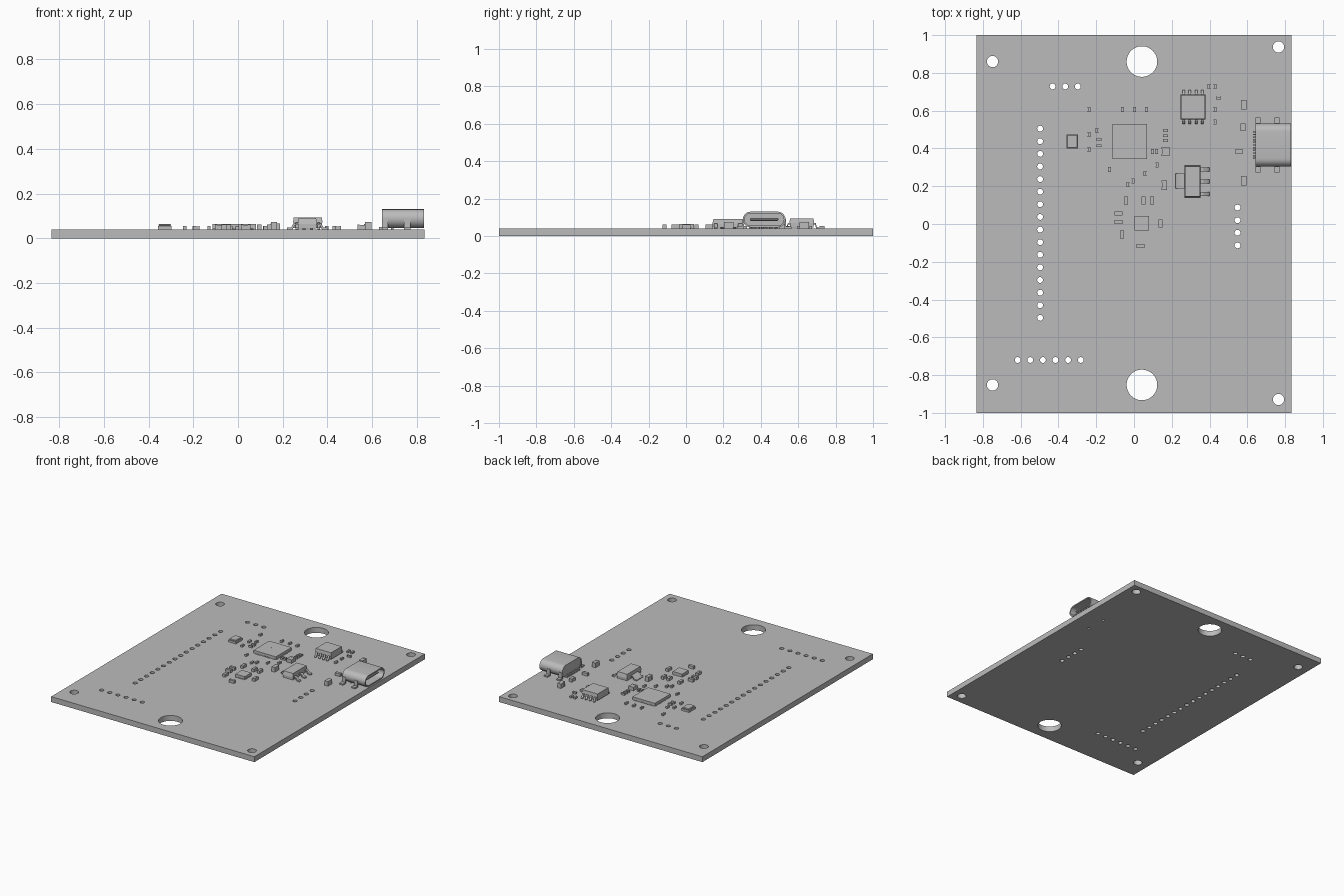
import bpy, bmesh, math
from mathutils import Matrix, Vector

if "Cube" in bpy.data.objects:
    bpy.data.objects.remove(bpy.data.objects["Cube"])

TOP = 0.04  # upper face of the board
grey = bpy.data.materials.new("grey")
grey.diffuse_color = (0.5, 0.5, 0.5, 1)
grey.use_nodes = True
grey.node_tree.nodes["Principled BSDF"].inputs["Base Color"].default_value = grey.diffuse_color


def add_object(name, mesh):
    mesh.materials.clear()
    mesh.materials.append(grey)
    ob = bpy.data.objects.new(name, mesh)
    bpy.context.collection.objects.link(ob)
    return ob


def boxes(name, items, bevel=0):
    """One object from boxes (cx, cy, width, depth, z0, z1, top scale)."""
    bm = bmesh.new()
    for cx, cy, w, d, z0, z1, taper in items:
        vs = bmesh.ops.create_cube(bm, size=1)["verts"]
        for v in vs:
            s = taper if v.co.z > 0 else 1
            v.co = Vector((cx + v.co.x * w * s, cy + v.co.y * d * s,
                           z1 if v.co.z > 0 else z0))
    mesh = bpy.data.meshes.new(name)
    bm.to_mesh(mesh)
    bm.free()
    ob = add_object(name, mesh)
    if bevel:
        mod = ob.modifiers.new("edge", 'BEVEL')
        mod.width = bevel
        mod.segments = 1
    return ob


def plate(name, loops, depth, matrix, smooth=False):
    """Filled outline (further loops are holes) extruded by depth about its middle."""
    cu = bpy.data.curves.new(name, 'CURVE')
    cu.dimensions = '2D'
    cu.fill_mode = 'BOTH'
    cu.extrude = depth / 2
    for pts in loops:
        sp = cu.splines.new('POLY')
        sp.points.add(len(pts) - 1)
        for p, (x, y) in zip(sp.points, pts):
            p.co = (x, y, 0, 1)
        sp.use_cyclic_u = True
    tmp = bpy.data.objects.new("tmp", cu)
    bpy.context.collection.objects.link(tmp)
    deps = bpy.context.evaluated_depsgraph_get()
    mesh = bpy.data.meshes.new_from_object(tmp.evaluated_get(deps))
    bpy.data.objects.remove(tmp)
    bm = bmesh.new()
    bm.from_mesh(mesh)
    bmesh.ops.remove_doubles(bm, verts=bm.verts, dist=1e-5)
    bmesh.ops.recalc_face_normals(bm, faces=bm.faces)
    bm.transform(matrix)
    bm.to_mesh(mesh)
    bm.free()
    mesh.name = name
    ob = add_object(name, mesh)
    if smooth:
        bpy.ops.object.select_all(action='DESELECT')
        ob.select_set(True)
        bpy.context.view_layer.objects.active = ob
        bpy.ops.object.shade_smooth_by_angle(angle=math.radians(35))
    return ob


def circle(cx, cy, r, n):
    return [(cx + r * math.cos(math.tau * i / n), cy + r * math.sin(math.tau * i / n))
            for i in range(n)]


# Board with mounting holes and pin rows
loops = [[(-0.835, -1), (0.835, -1), (0.835, 1), (-0.835, 1)]]
loops += [circle(0.042, y, 0.081, 48) for y in (0.86, -0.852)]
loops += [circle(x, y, 0.03, 32) for x, y in
          ((-0.749, 0.86), (0.765, 0.937), (-0.749, -0.852), (0.765, -0.929))]
P = 0.0668
pins = [(-0.431 + P * i, 0.728) for i in range(3)]
pins += [(-0.497, 0.505 - P * i) for i in range(16)]
pins += [(-0.616 + P * i, -0.72) for i in range(6)]
pins += [(0.548, 0.087 - P * i) for i in range(4)]
loops += [circle(x, y, 0.0155, 20) for x, y in pins]
loops += [circle(0.69, y, 0.009, 12) for y in (0.342, 0.494)]
plate("board", loops, TOP, Matrix.Translation((0, 0, TOP / 2)), True)


# Small two-terminal parts: core plus slightly larger end caps
def passives(name, spots, length, width, height, upright):
    items = []
    for x, y in spots:
        parts = [(0, length * 0.98, width * 0.94, height - 0.001)]
        parts += [(s * length * 0.39, length * 0.22, width, height) for s in (-1, 1)]
        for off, l, w, h in parts:
            if upright:
                items.append((x, y + off, w, l, TOP, TOP + h, 1))
            else:
                items.append((x + off, y, l, w, TOP, TOP + h, 1))
    boxes(name, items)


passives("small_resistors_upright", [
    (-.238, .606), (-.061, .606), (.003, .606), (.066, .606), (-.238, .474), (-.238, .394),
    (-.196, .495), (.397, .728), (.429, .728), (.429, .54), (.429, .606), (-.13, .288),
    (.058, .267), (-.005, .228), (-.032, .209), (.098, .384), (.119, .384), (.122, .312)],
    0.027, 0.014, 0.014, True)
passives("small_resistors_flat", [
    (-.185, .447), (-.185, .415), (.447, .667), (.167, .495), (.167, .468), (.167, .442)],
    0.027, 0.014, 0.014, False)
passives("capacitors_upright", [
    (-.042, .124), (.05, .124), (.095, .124), (.14, .003), (-.063, -.056)],
    0.042, 0.021, 0.021, True)
passives("capacitors_flat", [(-.082, .056), (-.082, .011), (.034, -.116), (.556, .384)],
         0.042, 0.021, 0.021, False)
passives("large_capacitors", [(.582, .632), (.582, .228), (.161, .206)], 0.05, 0.029, 0.034, True)
passives("indicator_lamp", [(.577, .513)], 0.04, 0.026, 0.024, True)
passives("inductor", [(.167, .384)], 0.046, 0.042, 0.026, True)


# Flat chips with rows of edge pads
def flat_chip(name, cx, cy, size, n):
    boxes(name + "_body", [(cx, cy, size, size, 0.043, 0.0635, 1)])
    pitch = size * 0.84 / (n - 1)
    pads = []
    for i in range(n):
        o = (i - (n - 1) / 2) * pitch
        for s in (-1, 1):
            e = s * (size / 2 - 0.006)
            pads.append((cx + o, cy + e, pitch * 0.5, 0.014, TOP, 0.046, 1))
            pads.append((cx + e, cy + o, 0.014, pitch * 0.5, TOP, 0.046, 1))
    pads.append((cx, cy, size * 0.6, size * 0.6, TOP, 0.044, 1))
    boxes(name + "_pads", pads)


flat_chip("processor", -0.022, 0.437, 0.184, 14)
flat_chip("sensor", 0.041, 0.004, 0.077, 6)
plate("processor_dot", [circle(-0.042, 0.444, 0.004, 12)], 0.001,
      Matrix.Translation((0, 0, 0.0637)))

# Crystal can
boxes("crystal_base", [(-0.327, 0.437, 0.061, 0.076, TOP, 0.055, 1)])
boxes("crystal_lid", [(-0.327, 0.437, 0.055, 0.07, 0.055, 0.064, 1)], 0.003)


# Bent leads
def lead(name, x, y, angle, width, reach, h):
    t, r = 0.008, reach
    pts = [(-0.01, h), (0.4 * r, h), (0.65 * r, t), (r, t), (r, 0), (0.5 * r, 0),
           (0.28 * r, h - t), (-0.01, h - t)]
    m = (Matrix.Translation((x, y, TOP)) @ Matrix.Rotation(angle, 4, 'Z')
         @ Matrix.Rotation(math.pi / 2, 4, 'X'))
    plate(name, [pts], width, m)


# Eight-lead memory chip
boxes("memory_lower", [(0.312, 0.619, 0.128, 0.128, 0.046, 0.07, 1)])
boxes("memory_upper", [(0.312, 0.619, 0.132, 0.132, 0.07, 0.094, 0.95)])
for i in range(4):
    for s in (-1, 1):
        lead("memory_lead", 0.263 + 0.0327 * i, 0.619 + s * 0.064, s * math.pi / 2,
             0.013, 0.026, 0.03)

# Regulator with a wide tab and three leads
boxes("regulator_lower", [(0.31, 0.225, 0.082, 0.166, 0.044, 0.064, 1)])
boxes("regulator_upper", [(0.31, 0.225, 0.086, 0.17, 0.064, 0.09, 0.92)])
lead("regulator_tab", 0.268, 0.227, math.pi, 0.079, 0.048, 0.027)
for y in (0.159, 0.225, 0.289):
    lead("regulator_lead", 0.352, y, 0, 0.02, 0.048, 0.027)


# Socket on the right edge: hollow rounded shell, back wall, tongue and feet
def stadium(half, r, n=12):
    return [(s * (half - r) + r * math.cos(a), r * math.sin(a))
            for s, start in ((1, -math.pi / 2), (-1, math.pi / 2))
            for a in [start + math.pi * i / n for i in range(n + 1)]]


def along_x(x):
    return (Matrix.Translation((x, 0.418, 0.088)) @ Matrix.Rotation(math.pi / 2, 4, 'Z')
            @ Matrix.Rotation(math.pi / 2, 4, 'X'))


plate("socket_shell", [stadium(0.114, 0.042), stadium(0.105, 0.033)], 0.188,
      along_x(0.738), True)
plate("socket_back", [stadium(0.106, 0.034)], 0.045, along_x(0.668), True)
boxes("socket_tongue", [(0.745, 0.418, 0.13, 0.152, 0.081, 0.096, 1)], 0.004)
feet = []
for x in (0.657, 0.757):
    for s in (-1, 1):
        feet.append((x, 0.418 + s * 0.127, 0.028, 0.036, TOP, 0.05, 1))
        feet.append((x, 0.418 + s * 0.113, 0.028, 0.009, TOP, 0.088, 1))
boxes("socket_feet", feet)
boxes("socket_contacts", [(0.642, 0.348 + 0.014 * i, 0.022, 0.007, TOP, 0.05, 1)
                          for i in range(11)])
boxes("socket_pegs", [(0.69, y, 0.01, 0.01, 0.012, 0.06, 1) for y in (0.342, 0.494)])
